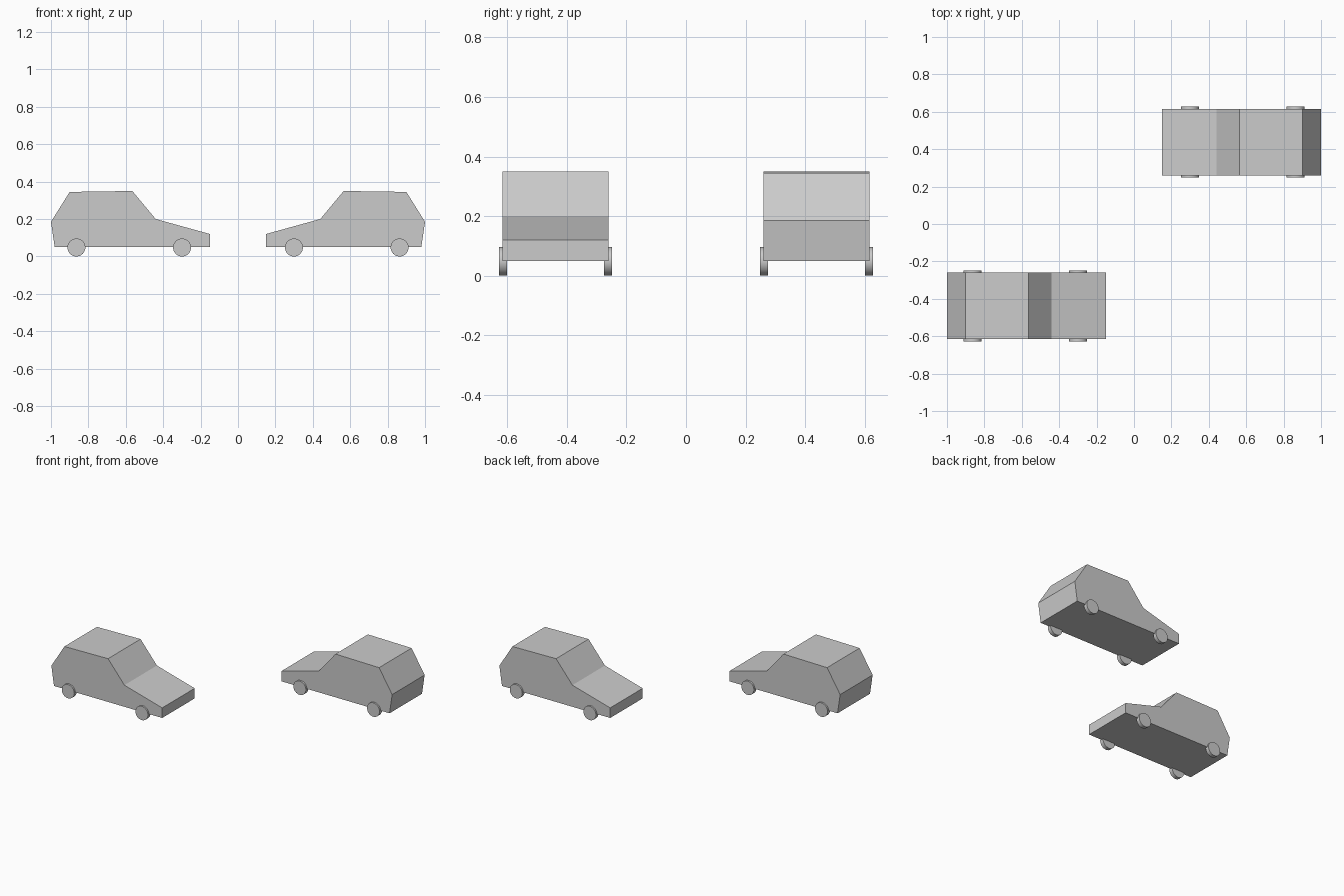
import bpy, bmesh, math
from mathutils import Matrix, Vector

if "Cube" in bpy.data.objects:
    bpy.data.objects.remove(bpy.data.objects["Cube"])

# Side profile (x, z) of the hatchback body
PROFILE = [(-0.98, 0.05), (-0.15, 0.05), (-0.15, 0.12), (-0.44, 0.2),
           (-0.565, 0.35), (-0.9, 0.345), (-1.0, 0.185)]
CENTRE_Y, HALF_WIDTH = -0.438, 0.178
WHEEL_R, WHEEL_W = 0.048, 0.027


def finish(name, bm, turn):
    bmesh.ops.transform(bm, matrix=Matrix.Rotation(turn, 4, 'Z'), verts=bm.verts)
    bmesh.ops.recalc_face_normals(bm, faces=bm.faces)
    mesh = bpy.data.meshes.new(name)
    bm.to_mesh(mesh)
    bm.free()
    obj = bpy.data.objects.new(name, mesh)
    bpy.context.collection.objects.link(obj)
    return obj


def body(name, turn):
    bm = bmesh.new()
    side = bm.faces.new([bm.verts.new((x, CENTRE_Y - HALF_WIDTH, z)) for x, z in PROFILE])
    new = bmesh.ops.extrude_face_region(bm, geom=[side], use_keep_orig=True)["geom"]
    bmesh.ops.translate(bm, vec=Vector((0, 2 * HALF_WIDTH, 0)),
                        verts=[v for v in new if isinstance(v, bmesh.types.BMVert)])
    finish(name, bm, turn)


def wheel(name, x, y, turn):
    bm = bmesh.new()
    m = Matrix.Translation((x, y, WHEEL_R)) @ Matrix.Rotation(math.pi / 2, 4, 'X')
    bmesh.ops.create_cone(bm, cap_ends=True, segments=32, radius1=WHEEL_R,
                          radius2=WHEEL_R, depth=WHEEL_W, matrix=m)
    obj = finish(name, bm, turn)
    bpy.ops.object.select_all(action='DESELECT')
    obj.select_set(True)
    bpy.context.view_layer.objects.active = obj
    bpy.ops.object.shade_smooth_by_angle(angle=math.radians(30))


# Two identical cars, the second turned half a circle about the origin
for car, turn in (("left_car", 0), ("right_car", math.pi)):
    body(car + "_body", turn)
    for end, x in (("rear", -0.864), ("front", -0.299)):
        for side, s in (("near", -1), ("far", 1)):
            wheel(f"{car}_{end}_{side}_wheel", x, CENTRE_Y + s * 0.1765, turn)
